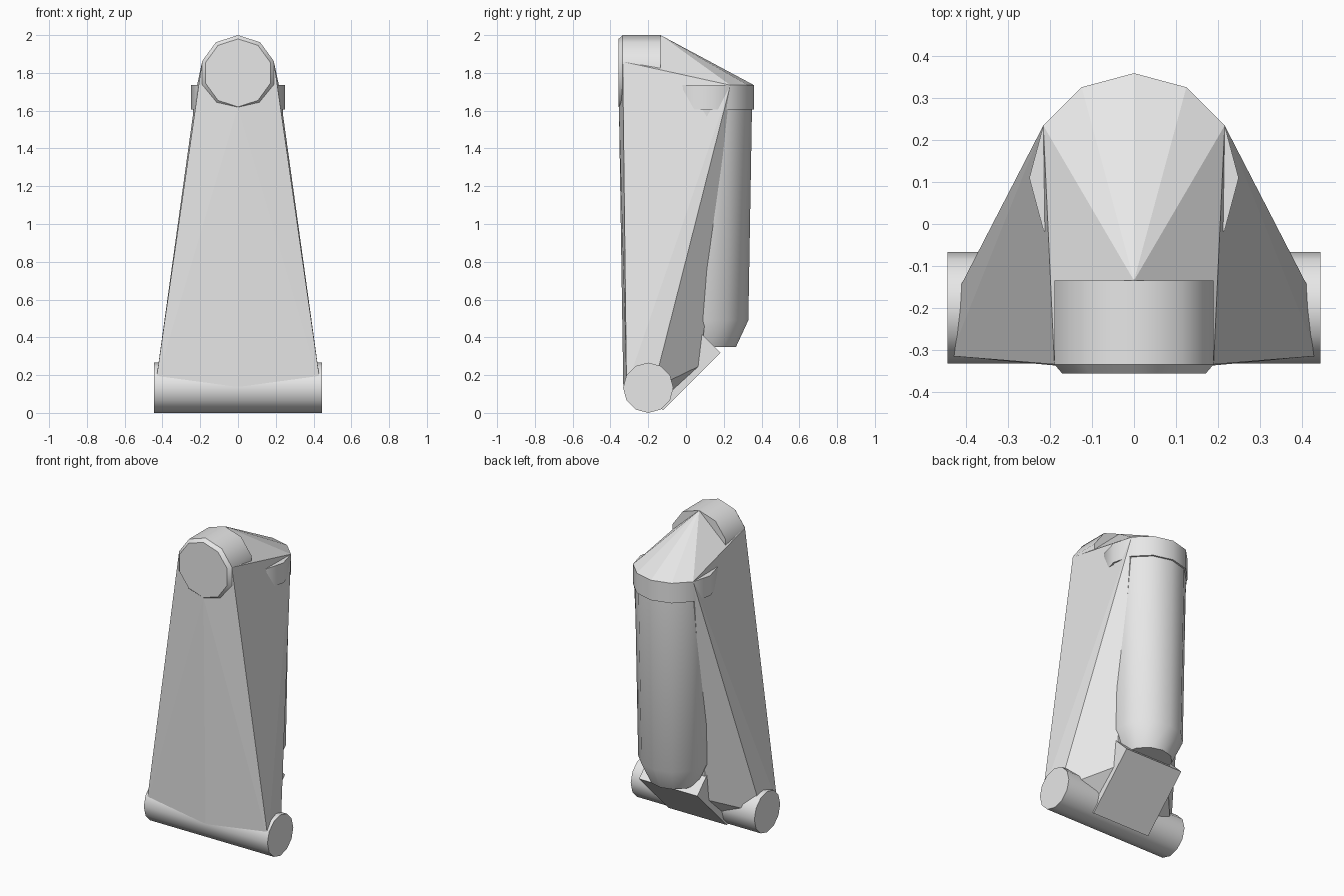
import bpy, bmesh, math
from mathutils import Matrix, Vector

if "Cube" in bpy.data.objects:
    bpy.data.objects.remove(bpy.data.objects["Cube"])

grey = bpy.data.materials.new("light_grey")
grey.diffuse_color = (0.8, 0.8, 0.8, 1)
grey.use_nodes = True
grey.node_tree.nodes["Principled BSDF"].inputs["Base Color"].default_value = grey.diffuse_color


def finish(name, bm, smooth=None):
    bmesh.ops.recalc_face_normals(bm, faces=bm.faces)
    me = bpy.data.meshes.new(name)
    bm.to_mesh(me)
    bm.free()
    me.materials.append(grey)
    ob = bpy.data.objects.new(name, me)
    bpy.context.collection.objects.link(ob)
    if smooth:
        bpy.ops.object.select_all(action='DESELECT')
        ob.select_set(True)
        bpy.context.view_layer.objects.active = ob
        bpy.ops.object.shade_smooth_by_angle(angle=math.radians(smooth))
    return ob


def lathe(name, rings, sides, origin, axis, side):
    """Rings of (distance along axis, radius); first vertex lies towards side."""
    axis, side, origin = Vector(axis), Vector(side), Vector(origin)
    other = axis.cross(side)
    bm = bmesh.new()
    loops = []
    for d, r in rings:
        loops.append([bm.verts.new(origin + axis * d
                      + side * r * math.cos(2 * math.pi * i / sides)
                      + other * r * math.sin(2 * math.pi * i / sides))
                      for i in range(sides)])
    for a, b in zip(loops, loops[1:]):
        for i in range(sides):
            j = (i + 1) % sides
            bm.faces.new((a[i], a[j], b[j], b[i]))
    bm.faces.new(loops[0])
    bm.faces.new(loops[-1])
    return finish(name, bm, 40)


def hull(name, half):
    """Convex solid from points mirrored across x."""
    pts = {(s * x, y, z) for x, y, z in half for s in (1, -1)}
    bm = bmesh.new()
    for p in sorted(pts):
        bm.verts.new(p)
    res = bmesh.ops.convex_hull(bm, input=bm.verts)
    loose = [v for v in bm.verts if not v.link_faces]
    bmesh.ops.delete(bm, geom=loose, context='VERTS')
    bmesh.ops.dissolve_limit(bm, angle_limit=0.005, verts=bm.verts, edges=bm.edges)
    return finish(name, bm)


# Horizontal roller at the foot
lathe("foot_roller", [(-0.445, 0.133), (0.445, 0.133)], 12,
      (0, -0.2, 0.133), (1, 0, 0), (0, 0, 1))

# Pivot boss at the top, with a chamfered front
lathe("top_pivot", [(-0.357, 0.18), (-0.335, 0.2), (-0.135, 0.2)], 10,
      (0, 0, 1.8), (0, 1, 0), (0, 0, 1))

# Rear tank and its collar
lathe("rear_tank", [(0.35, 0.155), (0.49, 0.22), (1.65, 0.24)], 12,
      (0, 0.11, 0), (0, 0, 1), (0, 1, 0))
lathe("tank_collar", [(1.605, 0.25), (1.735, 0.25)], 12,
      (0, 0.11, 0), (0, 0, 1), (0, 1, 0))

# Tapered main body
shoulder = (0.19, -0.335, 1.86)
back_corner = (0.2165, 0.235, 1.735)
hull("body", [shoulder, back_corner,
              (0, -0.355, 1.62), (0, -0.332, 0.14),
              (0.438, -0.315, 0.14), (0.427, -0.173, 0.13),
              (0.2, 0.09, 0.42), (0.2, 0.075, 0.25), (0.2, -0.1, 0.09)])

# Sloping hood from the pivot to the collar
hull("hood", [shoulder, back_corner, (0, -0.135, 2.0),
              (0.125, 0.3265, 1.735), (0, 0.36, 1.735)])

# Tilted block under the back
bm = bmesh.new()
bmesh.ops.create_cube(bm, size=1, matrix=Matrix.Translation((0, -0.02, 0.2175))
                      @ Matrix.Rotation(math.radians(45), 4, 'X')
                      @ Matrix.Diagonal((0.42, 0.431, 0.145, 1)))
finish("lower_block", bm)
